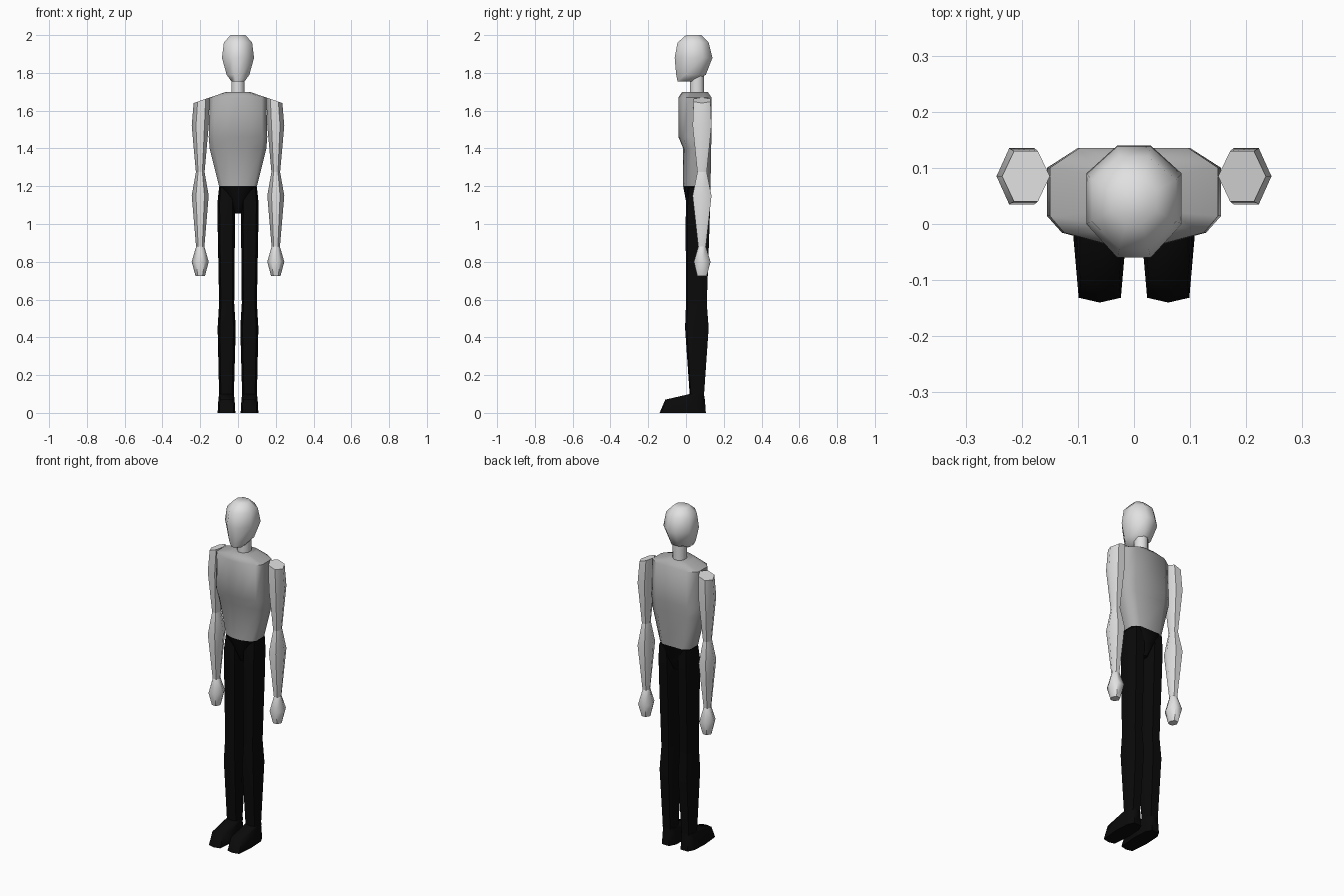
import bpy, bmesh, math

cube = bpy.data.objects.get("Cube")
if cube:
    bpy.data.objects.remove(cube)


def material(name, value):
    m = bpy.data.materials.new(name)
    m.use_nodes = True
    colour = (value, value, value, 1)
    m.diffuse_color = colour
    m.node_tree.nodes["Principled BSDF"].inputs["Base Color"].default_value = colour
    return m


skin = material("pale grey skin", 0.75)
shirt = material("mid grey shirt", 0.42)
trousers = material("black trousers", 0.003)


def loft(name, profile, rings, mat, side=1, angle=60):
    """Skin a unit profile through rings of (z, x0, x1, y0, y1)."""
    bm = bmesh.new()
    loops = []
    for z, x0, x1, y0, y1 in rings:
        loops.append([bm.verts.new((side * (x0 + (x1 - x0) * (u + 1) / 2),
                                    y0 + (y1 - y0) * (v + 1) / 2, z))
                      for u, v in profile])
    n = len(profile)
    for a, b in zip(loops, loops[1:]):
        for i in range(n):
            j = (i + 1) % n
            bm.faces.new((a[i], a[j], b[j], b[i]))
    bm.faces.new(loops[0])
    bm.faces.new(loops[-1])
    bmesh.ops.recalc_face_normals(bm, faces=bm.faces)
    mesh = bpy.data.meshes.new(name)
    bm.to_mesh(mesh)
    bm.free()
    mesh.materials.append(mat)
    obj = bpy.data.objects.new(name, mesh)
    bpy.context.collection.objects.link(obj)
    bpy.ops.object.select_all(action="DESELECT")
    obj.select_set(True)
    bpy.context.view_layer.objects.active = obj
    bpy.ops.object.shade_smooth_by_angle(angle=math.radians(angle))
    return obj


def symmetric(half):
    """Close a right-hand half profile, listed front to back, across x = 0."""
    return half + [(-u, v) for u, v in reversed(half) if u > 0]


octagon = symmetric([(0.35, -1), (1, -0.4), (1, 0.5), (0.35, 1)])
hexagon = [(-1, 0), (-0.5, -1), (0.5, -1), (1, 0), (0.5, 1), (-0.5, 1)]
torso_shape = symmetric([(0, -1), (0.35, -0.94), (0.83, -0.72), (1, -0.38), (1, 0.6), (0.65, 1)])
leg_shape = symmetric([(0, -1), (0.75, -0.85), (1, 0), (0.6, 1)])
foot_shape = symmetric([(0, -1), (0.8, -0.93), (1, -0.05), (0.9, 0.7), (0.5, 1)])

# Head and neck
loft("head", octagon, [
    (1.755, -0.035, 0.035, -0.045, 0.04),
    (1.79, -0.06, 0.06, -0.052, 0.105),
    (1.88, -0.085, 0.085, -0.06, 0.14),
    (1.96, -0.075, 0.075, -0.045, 0.12),
    (2.0, -0.04, 0.04, 0.0, 0.08)], skin)
loft("neck", octagon, [
    (1.68, -0.035, 0.035, 0.02, 0.095),
    (1.80, -0.035, 0.035, 0.02, 0.095)], skin)

# Shirt, with the chest overhanging the stomach
loft("torso", torso_shape, [
    (1.2, -0.1, 0.1, -0.015, 0.13),
    (1.4, -0.15, 0.15, -0.015, 0.133),
    (1.46, -0.155, 0.155, -0.04, 0.135),
    (1.67, -0.15, 0.15, -0.04, 0.135),
    (1.7, -0.06, 0.06, -0.02, 0.115)], shirt)

# Pelvis wedge between the thighs
loft("pelvis", torso_shape, [
    (1.055, -0.015, 0.015, 0.03, 0.1),
    (1.12, -0.04, 0.04, 0.0, 0.125),
    (1.2, -0.1, 0.1, -0.015, 0.13)], trousers)

for side, label in ((1, "left"), (-1, "right")):
    # Arm: upper arm with sloping shoulder, forearm and hand
    upper = loft(label + "_upper_arm", hexagon, [
        (1.275, 0.177, 0.223, 0.06, 0.11),
        (1.52, 0.155, 0.245, 0.035, 0.135),
        (1.655, 0.15, 0.235, 0.04, 0.13)], skin, side)
    for v in upper.data.vertices:
        if v.co.z > 1.6:
            v.co.z = 1.67 - 0.35 * (abs(v.co.x) - 0.15)
    loft(label + "_forearm", hexagon, [
        (0.88, 0.178, 0.222, 0.065, 0.105),
        (1.15, 0.155, 0.245, 0.035, 0.135),
        (1.275, 0.177, 0.223, 0.06, 0.11)], skin, side)
    loft(label + "_hand", hexagon, [
        (0.725, 0.175, 0.225, 0.06, 0.11),
        (0.80, 0.155, 0.245, 0.042, 0.13),
        (0.88, 0.178, 0.222, 0.065, 0.105)], skin, side)

    # Leg: thigh, shin and foot
    loft(label + "_thigh", leg_shape, [
        (0.58, 0.02, 0.1, 0.0, 0.11),
        (1.0, 0.016, 0.108, -0.002, 0.125),
        (1.12, 0.018, 0.108, 0.0, 0.128),
        (1.195, 0.035, 0.1, 0.01, 0.125)], trousers, side)
    loft(label + "_shin", leg_shape, [
        (0.09, 0.022, 0.1, 0.02, 0.095),
        (0.45, 0.012, 0.108, -0.005, 0.12),
        (0.58, 0.02, 0.1, 0.0, 0.11)], trousers, side)
    loft(label + "_foot", foot_shape, [
        (0.0, 0.014, 0.108, -0.14, 0.105),
        (0.07, 0.018, 0.104, -0.11, 0.1),
        (0.1, 0.022, 0.1, 0.02, 0.095)], trousers, side)
